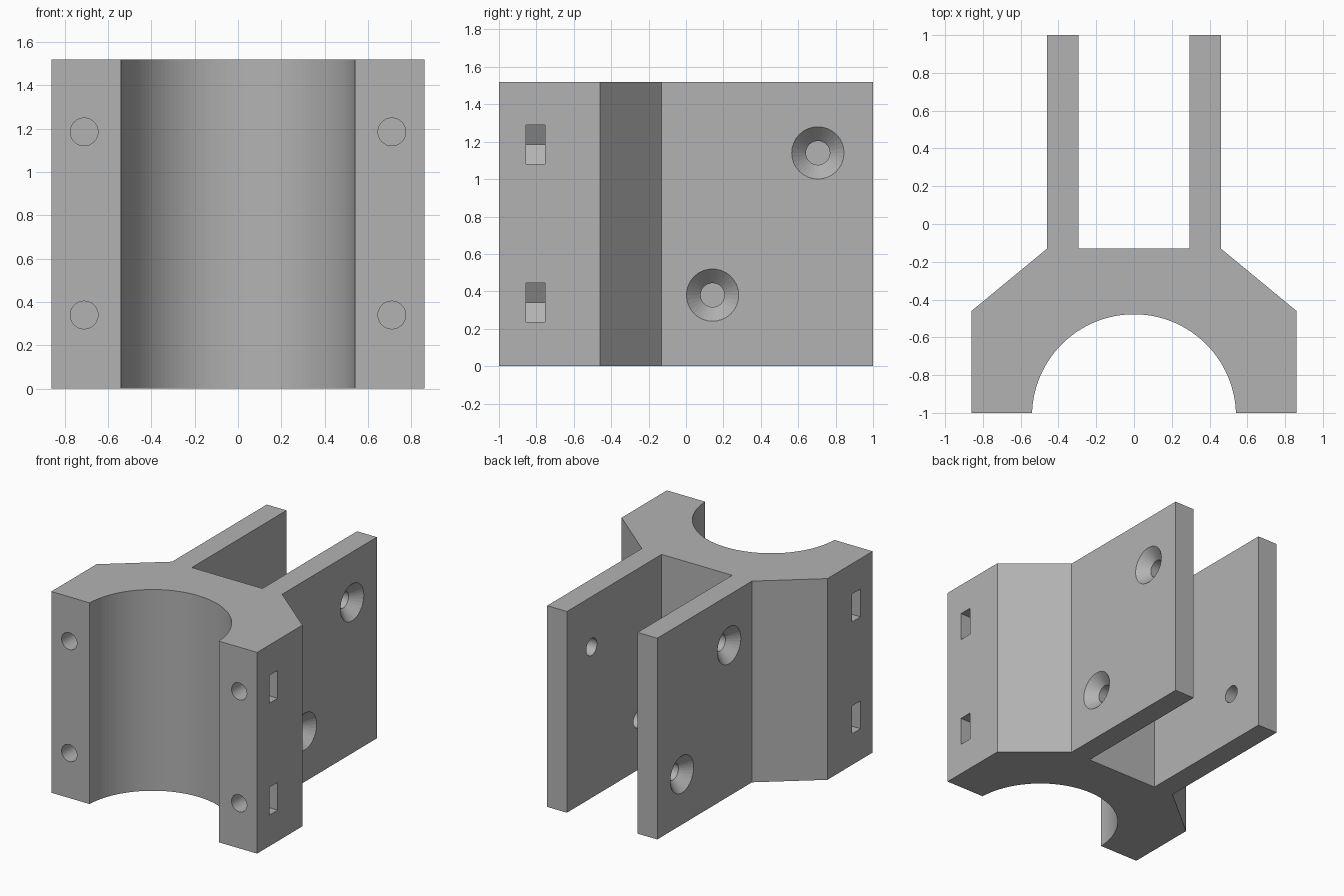
import bpy, bmesh, math
from mathutils import Matrix, Vector

old = bpy.data.objects.get("Cube")
if old:
    bpy.data.objects.remove(old, do_unlink=True)

HEIGHT = 1.52
grey = bpy.data.materials.new("plain grey")
grey.use_nodes = True
COLOUR = (0.45, 0.45, 0.45, 1)
grey.diffuse_color = COLOUR
grey.node_tree.nodes["Principled BSDF"].inputs["Base Color"].default_value = COLOUR


def add_object(name, bm):
    bmesh.ops.recalc_face_normals(bm, faces=bm.faces)
    mesh = bpy.data.meshes.new(name)
    bm.to_mesh(mesh)
    bm.free()
    mesh.materials.append(grey)
    obj = bpy.data.objects.new(name, mesh)
    bpy.context.collection.objects.link(obj)
    return obj


# Bracket outline: right half, mirrored, closed by the round saddle
half = [(0.295, -0.13), (0.295, 1), (0.46, 1), (0.46, -0.13), (0.86, -0.46), (0.86, -1)]
radius, centre_y = 0.54, -1.018
start = math.asin((-1 - centre_y) / radius)
steps = 64
arc = []
for i in range(steps + 1):
    a = start + (math.pi - 2 * start) * i / steps
    arc.append((radius * math.cos(a), centre_y + radius * math.sin(a)))
outline = half + arc + [(-x, y) for x, y in reversed(half)]

bm = bmesh.new()
base = bm.faces.new([bm.verts.new((x, y, 0)) for x, y in outline])
top = bmesh.ops.extrude_face_region(bm, geom=[base])["geom"]
bmesh.ops.translate(bm, vec=(0, 0, HEIGHT),
                    verts=[v for v in top if isinstance(v, bmesh.types.BMVert)])
bracket = add_object("clamp_bracket", bm)


def cone(bm, centre, axis, r1, r2, depth, sides=32, spin=0):
    """Cone or cylinder whose r2 end points along the axis."""
    turn = Vector(axis).to_track_quat('Z', 'Y').to_matrix().to_4x4()
    mat = Matrix.Translation(centre) @ turn @ Matrix.Rotation(spin, 4, 'Z')
    bmesh.ops.create_cone(bm, cap_ends=True, segments=sides, radius1=r1,
                          radius2=r2, depth=depth, matrix=mat)


def cut(name, bm):
    cutter = add_object(name, bm)
    cutter.hide_render = True
    mod = bracket.modifiers.new(name, 'BOOLEAN')
    mod.object = cutter
    mod.solver = 'EXACT'
    bpy.context.view_layer.objects.active = bracket
    bpy.ops.object.modifier_apply(modifier=mod.name)
    bpy.data.objects.remove(cutter, do_unlink=True)


HOLE = 0.064
for side in (1, -1):
    # Blind bolt holes with side-loaded hexagonal nut pockets
    for z in (0.34, 1.185):
        bm = bmesh.new()
        cone(bm, (side * 0.71, -0.85, z), (0, 1, 0), HOLE, HOLE, 0.4)
        cut("bolt_hole", bm)

        # Pocket runs from the inner hexagon point out through the side
        bm = bmesh.new()
        flat = 0.105
        inner = 0.71 - flat / math.cos(math.pi / 6)
        shoulder = 0.71 - flat * math.tan(math.pi / 6)
        section = [(inner, 0), (shoulder, flat), (1, flat), (1, -flat), (shoulder, -flat)]
        face = bm.faces.new([bm.verts.new((side * x, -0.855, z + dz)) for x, dz in section])
        ext = bmesh.ops.extrude_face_region(bm, geom=[face])["geom"]
        bmesh.ops.translate(bm, vec=(0, 0.1, 0),
                            verts=[v for v in ext if isinstance(v, bmesh.types.BMVert)])
        cut("nut_pocket", bm)

    # Countersunk screw holes, staggered oppositely on the two arms
    for y, z in ((0.705, 0.76 + side * 0.38), (0.142, 0.76 - side * 0.38)):
        bm = bmesh.new()
        cone(bm, (side * 0.38, y, z), (side, 0, 0), HOLE, HOLE, 0.3)
        cut("screw_hole", bm)
        bm = bmesh.new()
        cone(bm, (side * 0.43, y, z), (side, 0, 0), HOLE - 0.001, 0.156, 0.12 - 0.001 * 28)
        cut("countersink", bm)
